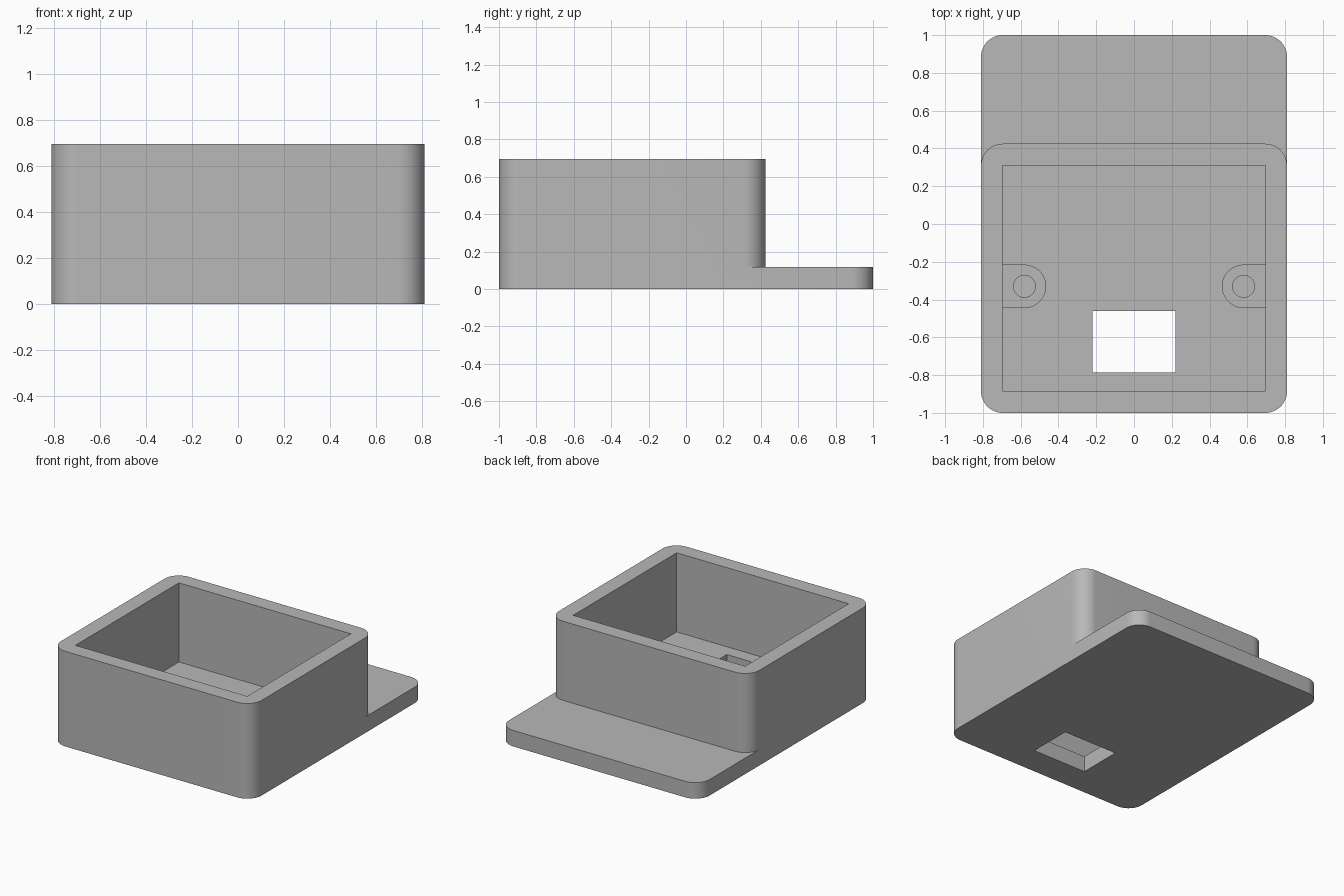
import bpy, bmesh, math

if "Cube" in bpy.data.objects:
    bpy.data.objects.remove(bpy.data.objects["Cube"], do_unlink=True)

WIDTH, FLOOR, HEIGHT, WALL = 0.81, 0.117, 0.695, 0.115
BOX_BACK = 0.425
POST_X, POST_Y, POST_TOP = 0.58, -0.33, 0.23

grey = bpy.data.materials.new("plain_grey")
grey.use_nodes = True
colour = (0.48, 0.48, 0.48, 1)
grey.diffuse_color = colour
grey.node_tree.nodes["Principled BSDF"].inputs["Base Color"].default_value = colour


def arc(cx, cy, r, start, end, steps=12):
    angles = [math.radians(start + (end - start) * i / steps) for i in range(steps + 1)]
    return [(cx + r * math.cos(a), cy + r * math.sin(a)) for a in angles]


def rounded(x, y0, y1, r):
    """Rounded rectangle, symmetric about x = 0."""
    return (arc(x - r, y1 - r, r, 0, 90) + arc(r - x, y1 - r, r, 90, 180)
            + arc(r - x, y0 + r, r, 180, 270) + arc(x - r, y0 + r, r, 270, 360))


def rectangle(x, y0, y1):
    return [(x, y0), (x, y1), (-x, y1), (-x, y0)]


def extrude(name, outline, z0, z1):
    """Upright prism from a counter-clockwise outline."""
    bm = bmesh.new()
    bottom = bm.faces.new([bm.verts.new((x, y, z0)) for x, y in outline])
    top = bmesh.ops.extrude_face_region(bm, geom=[bottom])["geom"]
    verts = [v for v in top if isinstance(v, bmesh.types.BMVert)]
    bmesh.ops.translate(bm, vec=(0, 0, z1 - z0), verts=verts)
    bmesh.ops.recalc_face_normals(bm, faces=bm.faces)
    mesh = bpy.data.meshes.new(name)
    bm.to_mesh(mesh)
    bm.free()
    mesh.materials.append(grey)
    obj = bpy.data.objects.new(name, mesh)
    bpy.context.collection.objects.link(obj)
    return obj


def combine(target, tool, operation):
    mod = target.modifiers.new(operation.lower(), 'BOOLEAN')
    mod.operation, mod.object, mod.solver = operation, tool, 'EXACT'
    bpy.context.view_layer.objects.active = target
    bpy.ops.object.modifier_apply(modifier=mod.name)
    bpy.data.objects.remove(tool, do_unlink=True)


# Base plate with the open box rising from its front part
housing = extrude("housing", rounded(WIDTH, -1, 1, WALL), 0, FLOOR)
combine(housing, extrude("box_body", rounded(WIDTH, -1, BOX_BACK, WALL), 0, HEIGHT), 'UNION')
cavity = rectangle(WIDTH - WALL, WALL - 1, BOX_BACK - WALL)
combine(housing, extrude("cavity_cutter", cavity, FLOOR, HEIGHT + 0.1), 'DIFFERENCE')

# Cable window through the floor
combine(housing, extrude("window_cutter", rectangle(0.22, -0.785, -0.46), -0.1, FLOOR + 0.1), 'DIFFERENCE')

# Screw posts growing out of the side walls, each with a blind hole
for side in (-1, 1):
    turn = 0 if side < 0 else 180
    outline = arc(side * POST_X, POST_Y, WALL, turn - 90, turn + 90, 24)
    outline += [(side * (WIDTH - 0.06), POST_Y - side * -WALL),
                (side * (WIDTH - 0.06), POST_Y + side * -WALL)]
    # Keep the two wall corners in loop order
    if side < 0:
        outline[-2:] = [(-WIDTH + 0.06, POST_Y + WALL), (-WIDTH + 0.06, POST_Y - WALL)]
    else:
        outline[-2:] = [(WIDTH - 0.06, POST_Y - WALL), (WIDTH - 0.06, POST_Y + WALL)]
    combine(housing, extrude("screw_post", outline, FLOOR - 0.04, POST_TOP), 'UNION')
    hole = arc(side * POST_X, POST_Y, 0.058, 0, 360, 32)[:-1]
    combine(housing, extrude("screw_hole_cutter", hole, FLOOR, POST_TOP + 0.1), 'DIFFERENCE')

# Smooth rounded corners, crisp edges
bpy.ops.object.select_all(action='DESELECT')
housing.select_set(True)
bpy.context.view_layer.objects.active = housing
bpy.ops.object.shade_smooth_by_angle(angle=math.radians(30))
